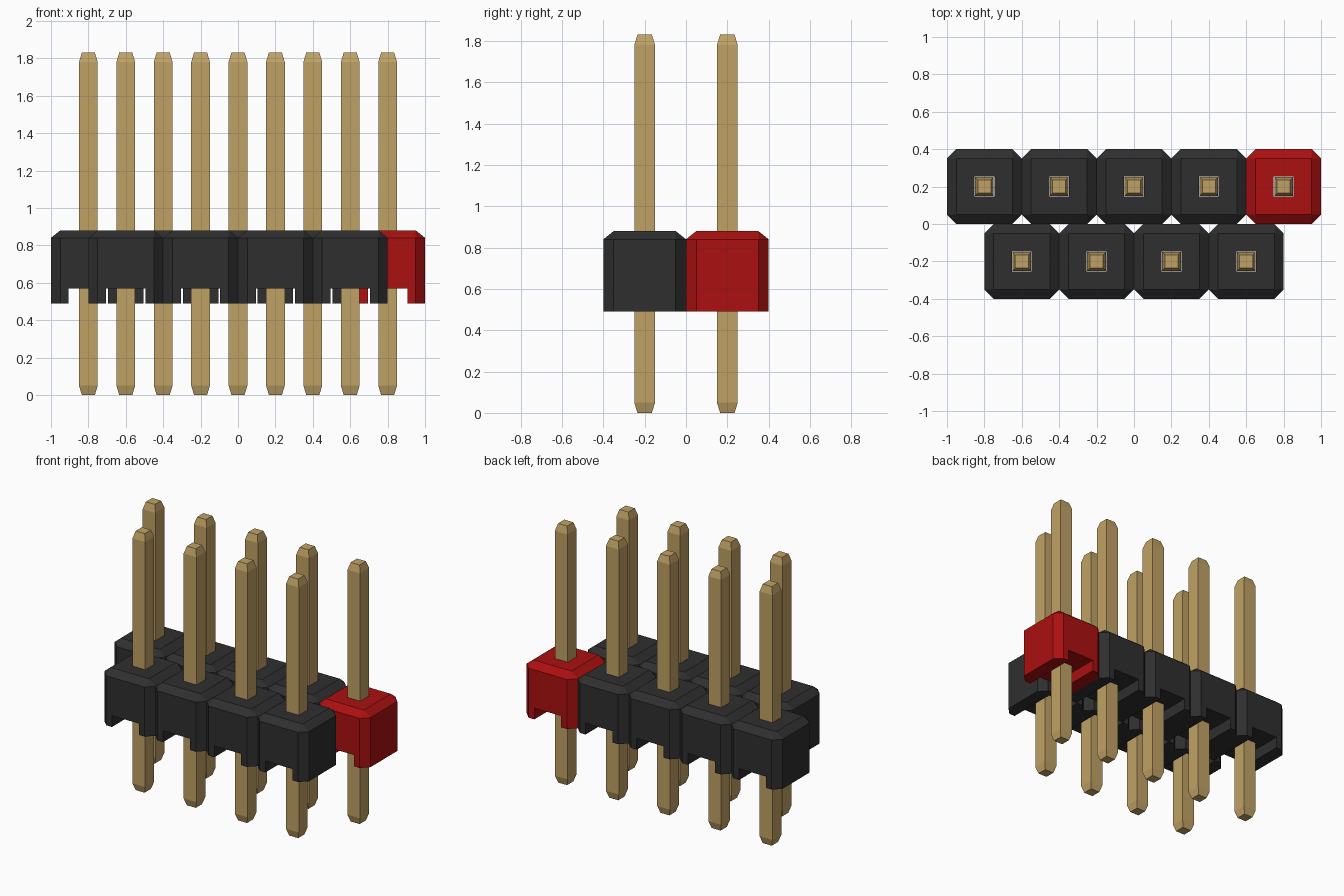
import bpy, bmesh
from mathutils import Matrix

if "Cube" in bpy.data.objects:
    bpy.data.objects.remove(bpy.data.objects["Cube"], do_unlink=True)


def material(name, rgb):
    m = bpy.data.materials.new(name)
    m.use_nodes = True
    m.diffuse_color = (*rgb, 1)
    bsdf = next(n for n in m.node_tree.nodes if n.type == 'BSDF_PRINCIPLED')
    bsdf.inputs["Base Color"].default_value = (*rgb, 1)
    return m


BLACK = material("black plastic", (0.028, 0.028, 0.028))
RED = material("red plastic", (0.41, 0.005, 0.005))
GOLD = material("gold pin", (0.53, 0.36, 0.13))


def add(name, mesh, mat, loc=(0, 0, 0)):
    ob = bpy.data.objects.new(name, mesh)
    ob.location = loc
    bpy.context.collection.objects.link(ob)
    mesh.materials.clear()
    mesh.materials.append(mat)
    return ob


def hull(name, points):
    """Convex solid around a few points, with flat faces merged."""
    bm = bmesh.new()
    for p in points:
        bm.verts.new(p)
    bmesh.ops.convex_hull(bm, input=bm.verts)
    bmesh.ops.dissolve_limit(bm, angle_limit=0.01, verts=bm.verts, edges=bm.edges)
    bmesh.ops.recalc_face_normals(bm, faces=bm.faces)
    mesh = bpy.data.meshes.new(name)
    bm.to_mesh(mesh)
    bm.free()
    return mesh


def square(h, z):
    return [(x, y, z) for x in (-h, h) for y in (-h, h)]


def octagon(a, b, z):
    return [(sx * x, sy * y, z) for x, y in ((a, b), (b, a))
            for sx in (-1, 1) for sy in (-1, 1)]


def box(name, size, z):
    bm = bmesh.new()
    bmesh.ops.create_cube(bm, size=1, matrix=Matrix.Translation((0, 0, z))
                          @ Matrix.Diagonal((*size, 1)))
    mesh = bpy.data.meshes.new(name)
    bm.to_mesh(mesh)
    bm.free()
    return mesh


# Housing: chamfered block, cut by an underside slot and a pin hole
base = add("housing_base",
           hull("housing", octagon(0.2, 0.15, 0.49) + octagon(0.2, 0.15, 0.84)
                + square(0.15, 0.88)), BLACK)
cutters = [add("slot_cutter", box("slot_cutter", (0.21, 1, 0.2), 0.47), BLACK),
           add("hole_cutter", box("hole_cutter", (0.106, 0.106, 1), 0.8), BLACK)]
for c in cutters:
    c.hide_render = True
    mod = base.modifiers.new(c.name, 'BOOLEAN')
    mod.operation = 'DIFFERENCE'
    mod.solver = 'EXACT'
    mod.object = c
dg = bpy.context.evaluated_depsgraph_get()
housing = bpy.data.meshes.new_from_object(base.evaluated_get(dg))
housing.name = "housing"
for ob in [base] + cutters:
    bpy.data.objects.remove(ob, do_unlink=True)

# Pin: square bar with tapered ends
pin = hull("pin", square(0.035, 0) + square(0.05, 0.05)
           + square(0.05, 1.78) + square(0.035, 1.83))

# Back row of five with a red end block, front row of four
for row, count, y in (("back", 5, 0.2), ("front", 4, -0.2)):
    for i in range(count):
        x = 0.4 * (i - (count - 1) / 2)
        red = row == "back" and i == count - 1
        add(f"{row}_housing_{i + 1}", housing.copy() if red else housing,
            RED if red else BLACK, (x, y, 0))
        add(f"{row}_pin_{i + 1}", pin, GOLD, (x, y, 0))
